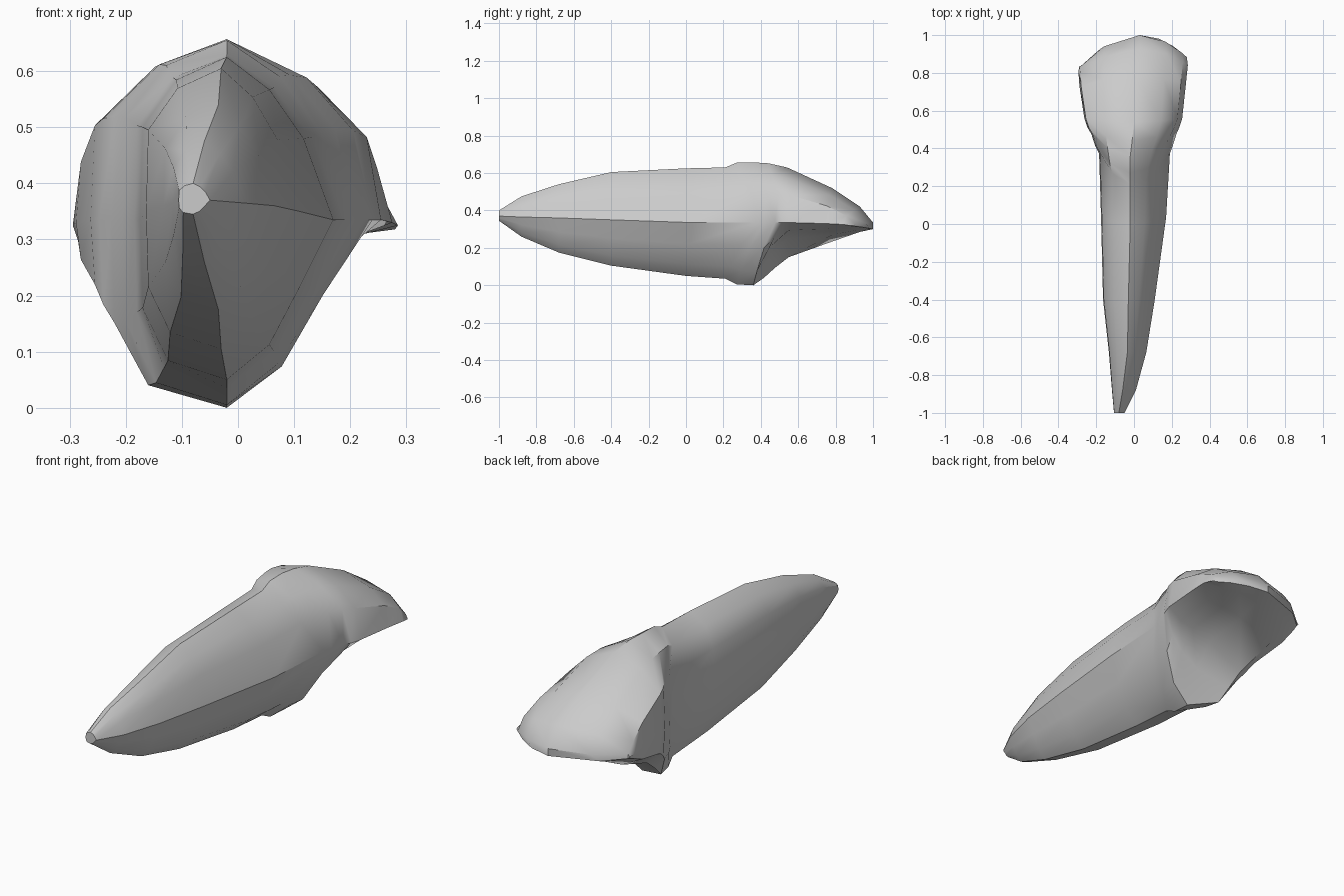
import bpy
import bmesh

default_cube = bpy.data.objects.get("Cube")
if default_cube:
    bpy.data.objects.remove(default_cube)


def make_material(name, colour):
    material = bpy.data.materials.new(name)
    material.use_nodes = True
    material.diffuse_color = colour
    shader = next(n for n in material.node_tree.nodes if n.type == "BSDF_PRINCIPLED")
    shader.inputs["Base Color"].default_value = colour
    return material


enamel = make_material("pale grey enamel", (0.6, 0.6, 0.6, 1))

# Cross-section around the ridges: across, up, share of the hollow on the inner face
SECTION = [
    (1, 0, 0), (0.72, 0.5, 0), (0.4, 0.8, 0), (0, 1, 0),
    (-0.6, 0.86, 0), (-1, 0.57, 0), (-1.03, 0, 0), (-1, -0.55, 0),
    (-0.7, -0.88, 0), (0, -1, 0.7), (0.4, -0.78, 0.8), (0.7, -0.4, 0.6),
]

# Root stations: y, ridge x, left edge, right edge, top, bottom, side ridge height, bow
ROOT = [
    (-1, -0.08, -0.105, -0.05, 0.4, 0.345, 0.37, 0),
    (-0.88, -0.06, -0.115, 0.01, 0.475, 0.26, 0.365, 0),
    (-0.68, -0.035, -0.13, 0.065, 0.54, 0.175, 0.36, 0),
    (-0.4, -0.03, -0.16, 0.11, 0.605, 0.105, 0.35, 0),
    (0, -0.02, -0.17, 0.17, 0.625, 0.05, 0.335, -0.04),
    (0.21, -0.02, -0.18, 0.19, 0.63, 0.035, 0.335, -0.18),
]

# Crown stations, same order, then fullness and hollow
CROWN = [
    (0.27, -0.02, -0.2, 0.205, 0.655, 0.005, 0.335, -0.16, 0.1, 0),
    (0.36, -0.02, -0.22, 0.225, 0.657, 0, 0.335, -0.13, 0.4, 0),
    (0.44, -0.01, -0.24, 0.24, 0.652, 0.06, 0.335, -0.08, 0.8, 0.5),
    (0.54, 0, -0.255, 0.255, 0.63, 0.125, 0.335, -0.02, 1, 0.85),
    (0.78, 0.01, -0.28, 0.275, 0.52, 0.21, 0.33, 0.04, 1, 0.7),
    (0.93, 0.03, -0.285, 0.285, 0.42, 0.275, 0.325, 0.1, 1, 0.3),
    (1, 0.03, -0.28, 0.28, 0.335, 0.3, 0.318, 0.13, 1, 0),
]


def station_points(y, ridge, left, right, top, bottom, middle, bow, full=0, hollow=0):
    """Fit the section to one station, bowing it lengthwise at its sides."""
    for across, up, dip in SECTION:
        if across > 0 and up > 0:
            across += full * 0.5 * across * up
        width = right - ridge if across > 0 else ridge - left
        height = top - middle if up > 0 else middle - bottom
        lean = 1.25 if across < 0 and bow > 0 else 0.9
        yield (ridge + across * width,
               y - bow * lean * min(across * across, 1),
               middle + up * height * (1 - hollow * dip))


# Loft the root and crown as one skin with closed ends
bm = bmesh.new()
rings = [[bm.verts.new(p) for p in station_points(*row)] for row in ROOT + CROWN]
count = len(SECTION)
for near, far in zip(rings, rings[1:]):
    for i in range(count):
        j = (i + 1) % count
        bm.faces.new((near[i], near[j], far[j], far[i]))
bm.faces.new(rings[0])

# Biting edge: a strip joining the upper and lower sides of the last ring
last = rings[-1]
half = count // 2
bm.faces.new((last[0], last[1], last[-1]))
for i in range(1, half - 1):
    bm.faces.new((last[i], last[i + 1], last[-i - 1], last[-i]))
bm.faces.new((last[half - 1], last[half], last[half + 1]))
bmesh.ops.recalc_face_normals(bm, faces=bm.faces)

mesh = bpy.data.meshes.new("tooth")
bm.to_mesh(mesh)
bm.free()
mesh.materials.append(enamel)
tooth = bpy.data.objects.new("tooth", mesh)
bpy.context.collection.objects.link(tooth)

# Smooth skin with crisp ridges
bpy.ops.object.select_all(action="DESELECT")
tooth.select_set(True)
bpy.context.view_layer.objects.active = tooth
bpy.ops.object.shade_smooth_by_angle(angle=0.62)
